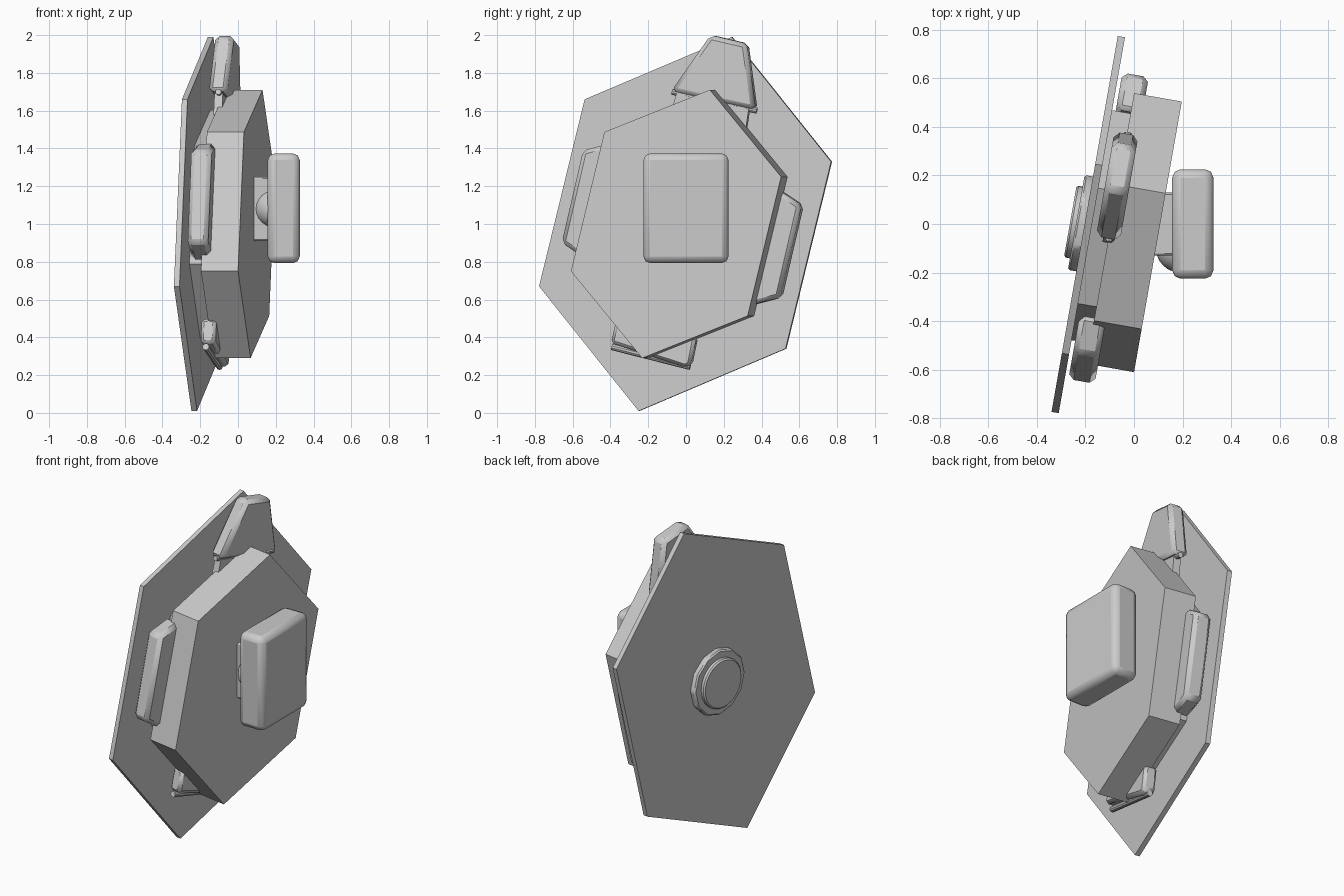
import bpy, bmesh, math
from mathutils import Matrix

cube = bpy.data.objects.get("Cube")
if cube:
    bpy.data.objects.remove(cube, do_unlink=True)

TILT = math.radians(-10)   # the whole assembly is turned about the vertical
MID = -0.035               # centre of the assembly along its width

grey = bpy.data.materials.new("plain grey")
grey.use_nodes = True
grey.diffuse_color = (0.6, 0.6, 0.6, 1)
grey.node_tree.nodes["Principled BSDF"].inputs["Base Color"].default_value = (0.6, 0.6, 0.6, 1)


def finish(name, bm, bevel=0, segments=1, turn=TILT):
    bmesh.ops.recalc_face_normals(bm, faces=bm.faces)
    mesh = bpy.data.meshes.new(name)
    bm.to_mesh(mesh)
    bm.free()
    obj = bpy.data.objects.new(name, mesh)
    bpy.context.collection.objects.link(obj)
    obj.rotation_euler.z = turn
    mesh.materials.append(grey)
    if bevel:
        mod = obj.modifiers.new("soft edges", 'BEVEL')
        mod.width, mod.segments = bevel, segments
    bpy.ops.object.select_all(action='DESELECT')
    obj.select_set(True)
    bpy.context.view_layer.objects.active = obj
    bpy.ops.object.shade_smooth_by_angle(angle=math.radians(30))
    return obj


def prism(name, outline, back, front, bevel=0, scale=1):
    """Extrude an outline given as (width, height) offsets from the centre."""
    bm = bmesh.new()
    verts = [bm.verts.new((back, MID + u * scale, 1 + z * scale)) for u, z in outline]
    face = bm.faces.new(verts)
    new = bmesh.ops.extrude_face_region(bm, geom=[face])["geom"]
    bmesh.ops.translate(bm, vec=(front - back, 0, 0),
                        verts=[v for v in new if isinstance(v, bmesh.types.BMVert)])
    return finish(name, bm, bevel)


def disc(name, radius, back, front, sides=32, bevel=0):
    ring = [(radius * math.cos(a), radius * math.sin(a))
            for a in (math.tau * i / sides for i in range(sides))]
    return prism(name, ring, back, front, bevel)


def box(name, centre, size, bevel=0, segments=1):
    bm = bmesh.new()
    bmesh.ops.create_cube(bm, size=1, matrix=Matrix.Translation(centre) @ Matrix.Diagonal((*size, 1)))
    return finish(name, bm, bevel, segments, 0)


def opposite(points):
    return [(-u, -z) for u, z in points]


def rod(name, start, end, depth, radius):
    du, dz = end[0] - start[0], end[1] - start[1]
    bm = bmesh.new()
    place = Matrix.Translation((depth, MID + (start[0] + end[0]) / 2, 1 + (start[1] + end[1]) / 2))
    bmesh.ops.create_cone(bm, cap_ends=True, segments=10, radius1=radius, radius2=radius,
                          depth=math.hypot(du, dz),
                          matrix=place @ Matrix.Rotation(-math.atan2(du, dz), 4, 'X'))
    return finish(name, bm)


# Large back plate and the thick hexagonal body
half_plate = [(-0.25, -0.99), (0.54, -0.66), (0.785, 0.33)]
prism("back_plate", half_plate + opposite(half_plate), -0.2, -0.17)
half_body = [(0.182, 0.71), (0.565, 0.25), (0.385, -0.487)]
hexagon = half_body + opposite(half_body)
prism("main_body", hexagon, -0.093, 0.106)
prism("body_spacer", hexagon, -0.175, -0.09, scale=0.85)

# Side tabs, each the other turned half round
tab = [(-0.53, 0.39), (-0.37, 0.43), (-0.49, -0.2), (-0.645, -0.1)]
prism("right_tab", tab, -0.155, -0.045, 0.022)
prism("left_tab", opposite(tab), -0.155, -0.045, 0.022)

# Top fin on its hinge
prism("top_fin", [(0.155, 1.0), (0.35, 0.955), (0.398, 0.605), (-0.055, 0.705)],
      -0.145, -0.045, 0.022)
rod("top_hinge", (-0.055, 0.70), (0.4, 0.6), -0.09, 0.016)
prism("top_neck", [(-0.03, 0.69), (0.36, 0.61), (0.34, 0.48), (-0.06, 0.58)], -0.115, -0.07)

# Lower tab with its lip
prism("bottom_tab", [(-0.38, -0.63), (-0.35, -0.5), (0.08, -0.6), (0.05, -0.745), (0.02, -0.76)],
      -0.13, -0.05, 0.018)
rod("bottom_hinge", (-0.38, -0.65), (0.04, -0.755), -0.1, 0.018)

# Round fitting behind the plate
disc("rear_ring", 0.2, -0.235, -0.19, 12, 0.008)
disc("rear_cap", 0.15, -0.26, -0.22, bevel=0.008)

# Front block with its mount
box("front_block", (0.242, 0, 1.083), (0.17, 0.45, 0.58), 0.035, 2)
box("block_mount", (0.1, 0, 1.08), (0.13, 0.26, 0.34), 0.008)
bm = bmesh.new()
bmesh.ops.create_uvsphere(bm, u_segments=24, v_segments=12, radius=0.1,
                          matrix=Matrix.Translation((0.19, -0.1, 1.08)))
finish("mount_ball", bm, turn=0)
